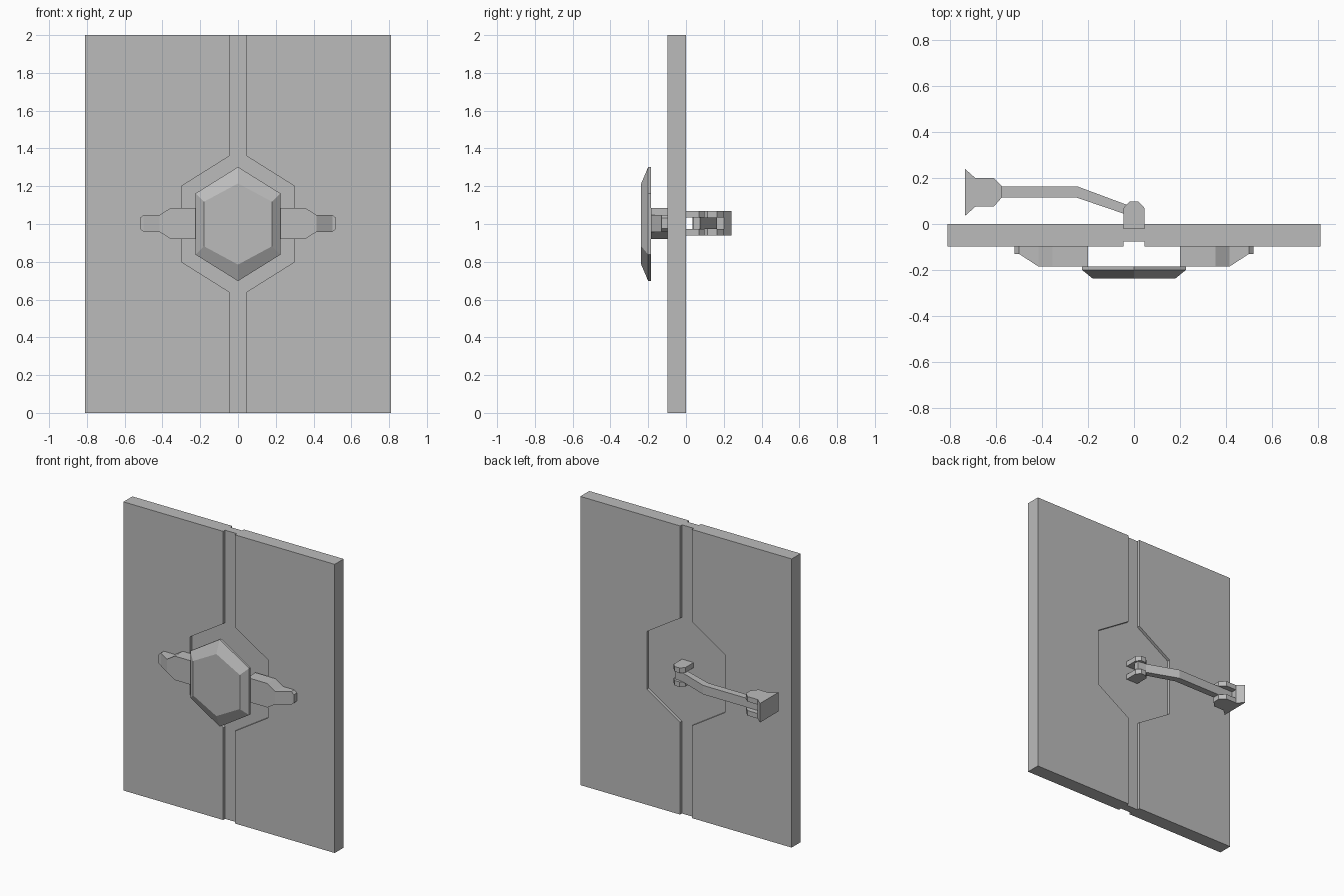
import bpy, bmesh

if "Cube" in bpy.data.objects:
    bpy.data.objects.remove(bpy.data.objects["Cube"])

grey = bpy.data.materials.new("plain grey")
grey.diffuse_color = (0.5, 0.5, 0.5, 1)
grey.use_nodes = True
grey.node_tree.nodes["Principled BSDF"].inputs["Base Color"].default_value = grey.diffuse_color


def loft(name, rings):
    """Skin matching rings of points and cap both ends."""
    bm = bmesh.new()
    loops = [[bm.verts.new(p) for p in ring] for ring in rings]
    n = len(loops[0])
    for a, b in zip(loops, loops[1:]):
        for i in range(n):
            j = (i + 1) % n
            bm.faces.new((a[i], a[j], b[j], b[i]))
    bm.faces.new(loops[0])
    bm.faces.new(loops[-1][::-1])
    bmesh.ops.recalc_face_normals(bm, faces=bm.faces)
    mesh = bpy.data.meshes.new(name)
    bm.to_mesh(mesh)
    bm.free()
    mesh.materials.append(grey)
    obj = bpy.data.objects.new(name, mesh)
    bpy.context.collection.objects.link(obj)
    return obj


def prism_y(name, pts, y0, y1):
    return loft(name, [[(x, y, z) for x, z in pts] for y in (y0, y1)])


def prism_z(name, pts, z0, z1):
    return loft(name, [[(x, y, z) for x, y in pts] for z in (z0, z1)])


def hexagon(w, side, top):
    return [(0, 1 + top), (w, 1 + side), (w, 1 - side),
            (0, 1 - top), (-w, 1 - side), (-w, 1 + side)]


# Two thick door leaves around a recessed hexagonal core
edge = [(0.045, 2), (0.045, 1.36), (0.3, 1.2), (0.3, 0.8), (0.045, 0.64), (0.045, 0)]
for s, side in ((-1, "left"), (1, "right")):
    leaf = edge + [(0.81, 0), (0.81, 2)]
    prism_y(side + "_leaf", [(s * x, z) for x, z in leaf], -0.098, 0)
prism_y("recessed_core", edge + [(-x, z) for x, z in edge[::-1]], -0.077, -0.02)

# Bevelled hexagonal plate standing clear of the front
rings = [(hexagon(0.225, 0.162, 0.302), -0.185),
         (hexagon(0.225, 0.162, 0.302), -0.2),
         (hexagon(0.18, 0.118, 0.215), -0.237)]
loft("hex_plate", [[(x, y, z) for x, z in h] for h, y in rings])

# Tapered side supports: x, front y, half height
stations = [(0.2, -0.185, 0.083), (0.355, -0.185, 0.083), (0.415, -0.185, 0.045),
            (0.5, -0.13, 0.045), (0.52, -0.13, 0.028)]
for s, side in ((-1, "left"), (1, "right")):
    loft(side + "_support", [[(s * x, -0.095, 1.003 - h), (s * x, y, 1.003 - h),
                              (s * x, y, 1.003 + h), (s * x, -0.095, 1.003 + h)]
                             for x, y, h in stations])

# Rear hinge bracket and grip cheeks, one of each above and below the lever
bracket = [(-0.045, -0.022), (0.045, -0.022), (0.045, 0.07),
           (0.02, 0.097), (-0.02, 0.097), (-0.045, 0.07)]
cheek = [(-0.575, 0.115), (-0.575, 0.165), (-0.61, 0.2), (-0.69, 0.2),
         (-0.69, 0.075), (-0.61, 0.075)]
for z0, z1, level in ((0.938, 0.973, "lower"), (1.035, 1.07, "upper")):
    prism_z(level + "_bracket", bracket, z0, z1)
    prism_z(level + "_grip_cheek", cheek, z0, z1)

# Bent lever and its flared end
lever = [(0.03, 0.04), (0.03, 0.075), (-0.03, 0.083), (-0.245, 0.163), (-0.69, 0.163),
         (-0.69, 0.115), (-0.25, 0.115), (-0.03, 0.04)]
prism_z("lever", lever, 0.973, 1.035)
prism_z("grip_end", [(-0.69, 0.075), (-0.69, 0.2), (-0.735, 0.24), (-0.735, 0.035)],
        0.938, 1.07)
